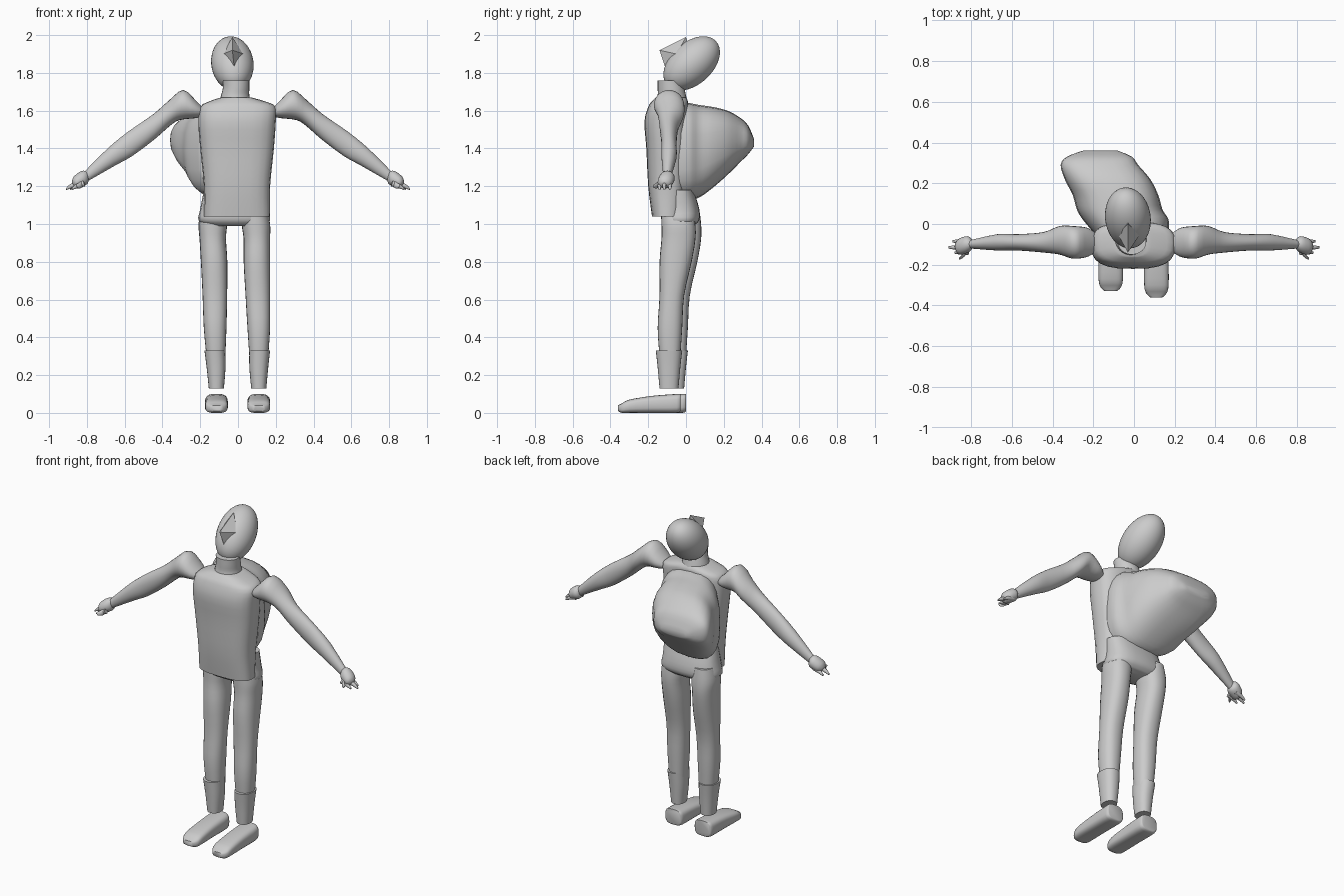
import bpy, bmesh, math
from mathutils import Vector, Matrix

cube = bpy.data.objects.get("Cube")
if cube:
    bpy.data.objects.remove(cube)

grey = bpy.data.materials.new("plain grey")
grey.use_nodes = True
grey.diffuse_color = (0.6, 0.6, 0.6, 1)
grey.node_tree.nodes["Principled BSDF"].inputs["Base Color"].default_value = grey.diffuse_color
CM = 0.01  # tables below are in hundredths of a unit


def finish(name, bm, angle=50):
    bmesh.ops.recalc_face_normals(bm, faces=bm.faces)
    mesh = bpy.data.meshes.new(name)
    bm.to_mesh(mesh)
    bm.free()
    mesh.materials.append(grey)
    obj = bpy.data.objects.new(name, mesh)
    bpy.context.collection.objects.link(obj)
    bpy.ops.object.select_all(action="DESELECT")
    obj.select_set(True)
    bpy.context.view_layer.objects.active = obj
    bpy.ops.object.shade_smooth_by_angle(angle=math.radians(angle))
    return obj


def smooth_rows(rows, steps=3):
    """Catmull-Rom interpolation between table rows."""
    out = []
    for i in range(len(rows) - 1):
        p0, p1 = rows[max(i - 1, 0)], rows[i]
        p2, p3 = rows[i + 1], rows[min(i + 2, len(rows) - 1)]
        for s in range(steps):
            t = s / steps
            out.append([b + t * ((c - a) + t * ((a + a - 5 * b + 4 * c - d) + t * (3 * (b - c) + d - a))) / 2
                        for a, b, c, d in zip(p0, p1, p2, p3)])
    return out + [rows[-1]]


def loft(name, rows, ring, power=2, sides=24, warp=None):
    """Skin superellipse rings; ring(row) gives centre and two half axes."""
    bm = bmesh.new()
    loops = []
    for row in smooth_rows(rows):
        centre, u, v = (Vector(p) * CM for p in ring(row))
        loop = []
        for k in range(sides):
            a = math.tau * k / sides
            c, s = math.cos(a), math.sin(a)
            c = math.copysign(abs(c) ** (2 / power), c)
            s = math.copysign(abs(s) ** (2 / power), s)
            p = centre + u * c + v * s
            loop.append(bm.verts.new(warp(p) if warp else p))
        loops.append(loop)
    for a, b in zip(loops, loops[1:]):
        for k in range(sides):
            j = (k + 1) % sides
            bm.faces.new((a[k], a[j], b[j], b[k]))
    bm.faces.new(loops[0])
    bm.faces.new(loops[-1])
    return finish(name, bm)


def level(row):  # height, x range, y range
    z, a, b, c, d = row
    return ((a + b) / 2, (c + d) / 2, z), ((b - a) / 2, 0, 0), (0, (d - c) / 2, 0)


def upright(row):  # depth, x range, z range
    y, a, b, c, d = row
    return ((a + b) / 2, y, (c + d) / 2), ((b - a) / 2, 0, 0), (0, 0, (d - c) / 2)


def slanted(row):  # top x z, bottom x z, y centre, y half width
    tx, tz, bx, bz, y, w = row
    return ((tx + bx) / 2, y, (tz + bz) / 2), ((tx - bx) / 2, 0, (tz - bz) / 2), (0, w, 0)


# Torso, hips and neck
loft("torso", [(104, -18, 17, -18, -2), (120, -18, 17, -20, 0), (140, -20, 19, -21, 1),
               (154, -21, 20, -22, 1), (162, -20, 20, -20, 1), (165, -15, 14, -18, 1),
               (167, -9, 7, -16, 0)], level, 2.8)
loft("hips", [(118, -18, 16, -12, 4), (108, -20, 16, -13, 7), (102, -21, 17, -13, 7),
              (99, -17, 14, -10, 4)], level, 2.6)
loft("neck", [(164, -10, 7, -16, 1), (168, -9, 6, -15, 0), (172, -8, 6, -15, -1),
              (176, -8, 6, -15, -3)], level)

# Bulging sack on the back
loft("back_sack", [(-4, -20, 17, 112, 165), (2, -25, 17, 113, 164), (7, -28, 14, 114, 163),
                   (14, -30, 12, 119, 162), (22, -34, 8, 126, 160), (29, -36, 2, 133, 156),
                   (33, -33, -1, 137, 152), (36, -25, -8, 141, 145)], upright, 2.7)

# Head, leaning back, with a pointed nose ridge
axis = Vector((-0.1, 0.74, 0.67))
bm = bmesh.new()
turn = axis.to_track_quat("Z", "X").to_matrix().to_4x4()
turn.translation = (-0.03, 0.03, 1.85)
bmesh.ops.create_uvsphere(bm, u_segments=32, v_segments=20, radius=1,
                          matrix=turn @ Matrix.Diagonal((0.112, 0.112, 0.175, 1)))
finish("head", bm)
bm = bmesh.new()
for p in ((-3, -14, 192), (-3, 0, 199), (-8, -5, 190), (3, -5, 190), (-2, -11, 183), (-3, 3, 188)):
    bm.verts.new(Vector(p) * CM)
bmesh.ops.convex_hull(bm, input=bm.verts)
finish("nose", bm, 35)

LEG = [(108, 3, 15, -13, 4), (100, 2, 17, -13, 5), (92, 3, 17, -13, 5), (80, 3, 17, -14, 3),
       (62, 4, 17, -14, -1), (45, 5, 17, -15, -2), (30, 6, 16, -14, -3)]
SHIN = [(33, 6, 17, -16, -2), (24, 6, 16, -15, -3), (13, 7, 15, -14, -4)]
FOOT = [(-3, 6, 16, 1, 10), (-5, 5, 17, 0, 10), (-18, 5, 17, 0, 9), (-30, 5, 17, 0, 7),
        (-34, 6, 16, 0, 5), (-36, 8, 14, 1, 4)]
ARM = [(17, 160, 17, 157, -9, 3), (22, 165, 23, 156, -9, 7), (29, 171, 31, 155, -9, 8),
       (37, 165, 36, 152, -8, 7), (45, 158, 44, 145, -9, 5), (58, 149, 56, 136, -9, 4),
       (69, 140, 65, 131, -9, 4), (82, 127, 79, 123, -10, 2)]
HAND = [(80, 128, 79, 123, -10, 2), (83, 128, 80, 121, -10, 4), (87, 125, 84, 119, -11, 4),
        (88, 122, 86, 119, -11, 2)]
FINGER = [(85, 123, 84, 120, 0, 1.3), (89, 121, 88, 119, 0, 1), (91, 119, 91, 118, 0, 0.6)]
THUMB = [(82, 124, 81, 121, -12, 1.5), (84, 122, 83, 119, -15, 1.2), (86, 121, 85, 119, -17, 0.5)]

# Limbs on both sides
for side, word in ((1, "left"), (-1, "right")):
    back = 0 if side > 0 else 0.03

    def stance(p):  # the right leg stands wider and further back
        wide = 0.004 + 0.035 * p.z ** 2 if side < 0 else 0
        return Vector((side * (p.x + wide), p.y + back, p.z))

    def mirror(p):
        return Vector((side * p.x, p.y, p.z))

    loft(word + "_leg", LEG, level, 2.3, warp=stance)
    loft(word + "_shin_guard", SHIN, level, 2.3, warp=stance)
    loft(word + "_foot", FOOT, upright, 3.2, warp=stance)
    loft(word + "_arm", ARM, slanted, warp=mirror)
    loft(word + "_hand", HAND, slanted, warp=mirror)
    loft(word + "_thumb", THUMB, slanted, sides=10, warp=mirror)
    for i, y in enumerate((-8.5, -11.5, -14)):
        reach = (-2, 0, -3)[i]
        rows = [(a + reach, b, c + reach, d, y, w) for a, b, c, d, _, w in FINGER]
        loft(f"{word}_finger_{i + 1}", rows, slanted, sides=10, warp=mirror)
